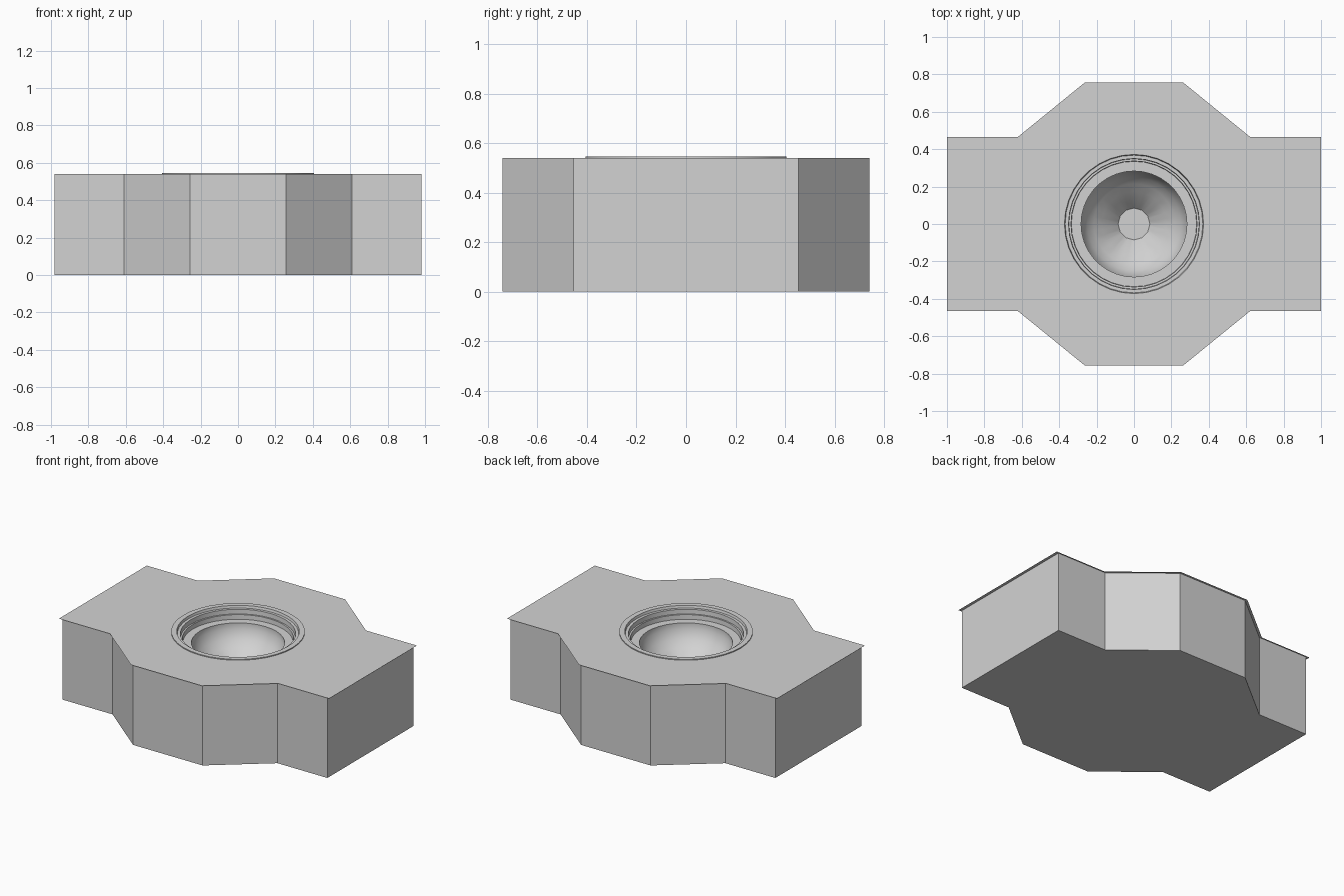
import bpy, bmesh, math

cube = bpy.data.objects.get("Cube")
if cube:
    bpy.data.objects.remove(cube)

TOP = 0.54
SEGMENTS = 36

grey = bpy.data.materials.new("light grey")
grey.use_nodes = True
grey.diffuse_color = (0.65, 0.65, 0.65, 1)
grey.node_tree.nodes["Principled BSDF"].inputs["Base Color"].default_value = (0.65, 0.65, 0.65, 1)


def finish(bm, name, smooth=False):
    mesh = bpy.data.meshes.new(name)
    bm.to_mesh(mesh)
    bm.free()
    mesh.materials.append(grey)
    if smooth:
        mesh.polygons.foreach_set("use_smooth", [True] * len(mesh.polygons))
        mesh.set_sharp_from_angle(angle=math.radians(32))
    obj = bpy.data.objects.new(name, mesh)
    bpy.context.collection.objects.link(obj)
    return obj


def outline(scale=1.0):
    """Plan of the block, mirrored from one quarter, counter-clockwise."""
    quarter = [(0.98, 0.455), (0.61, 0.455), (0.257, 0.742)]
    half = quarter + [(-x, y) for x, y in reversed(quarter)]
    full = half + [(-x, -y) for x, y in half]
    return [(x * scale, y * scale) for x, y in full]


def loop(bm, points, z):
    return [bm.verts.new((x, y, z)) for x, y in points]


def circle(radius, sides=SEGMENTS):
    """Points round a regular polygon, always SEGMENTS of them."""
    points = []
    for i in range(SEGMENTS):
        a = 2 * math.pi * i / SEGMENTS
        step = 2 * math.pi / sides
        r = radius * math.cos(step / 2) / math.cos(a % step - step / 2)
        points.append((r * math.cos(a), r * math.sin(a)))
    return points


def bridge(bm, a, b):
    for i in range(len(a)):
        j = (i + 1) % len(a)
        bm.faces.new((a[i], a[j], b[j], b[i]))


# Block walls and underside
bm = bmesh.new()
low, high = loop(bm, outline(), 0), loop(bm, outline(), TOP)
bridge(bm, low, high)
bm.faces.new(low[::-1])
finish(bm, "block")

# Top sheet, overhanging slightly, with a round opening
bm = bmesh.new()
edges = []
for points in (outline(1.0204), circle(0.39)):
    ring = loop(bm, points, TOP)
    edges += [bm.edges.new((ring[i - 1], ring[i])) for i in range(len(ring))]
bmesh.ops.triangle_fill(bm, use_beauty=True, edges=edges, normal=(0, 0, 1))
for face in bm.faces:
    face.normal_update()
    if face.normal.z < 0:
        face.normal_flip()
finish(bm, "top_sheet")

# Raised rim, stepped shelf, bowl and floor: radius, height, sides
profile = [
    (0.405, 0.54, 36), (0.405, 0.546, 36), (0.372, 0.546, 36),
    (0.368, 0.53, 36), (0.35, 0.53, 36), (0.348, 0.50, 36),
    (0.337, 0.50, 36), (0.335, 0.47, 36), (0.283, 0.47, 36),
    (0.283, 0.43, 36), (0.25, 0.375, 36), (0.215, 0.335, 36),
    (0.177, 0.305, 12), (0.085, 0.20, 12),
]
bm = bmesh.new()
rings = [loop(bm, circle(r, sides), z) for r, z, sides in profile]
for outer, inner in zip(rings, rings[1:]):
    bridge(bm, outer, inner)
bm.faces.new(rings[-1])
finish(bm, "stepped_well", smooth=True)
